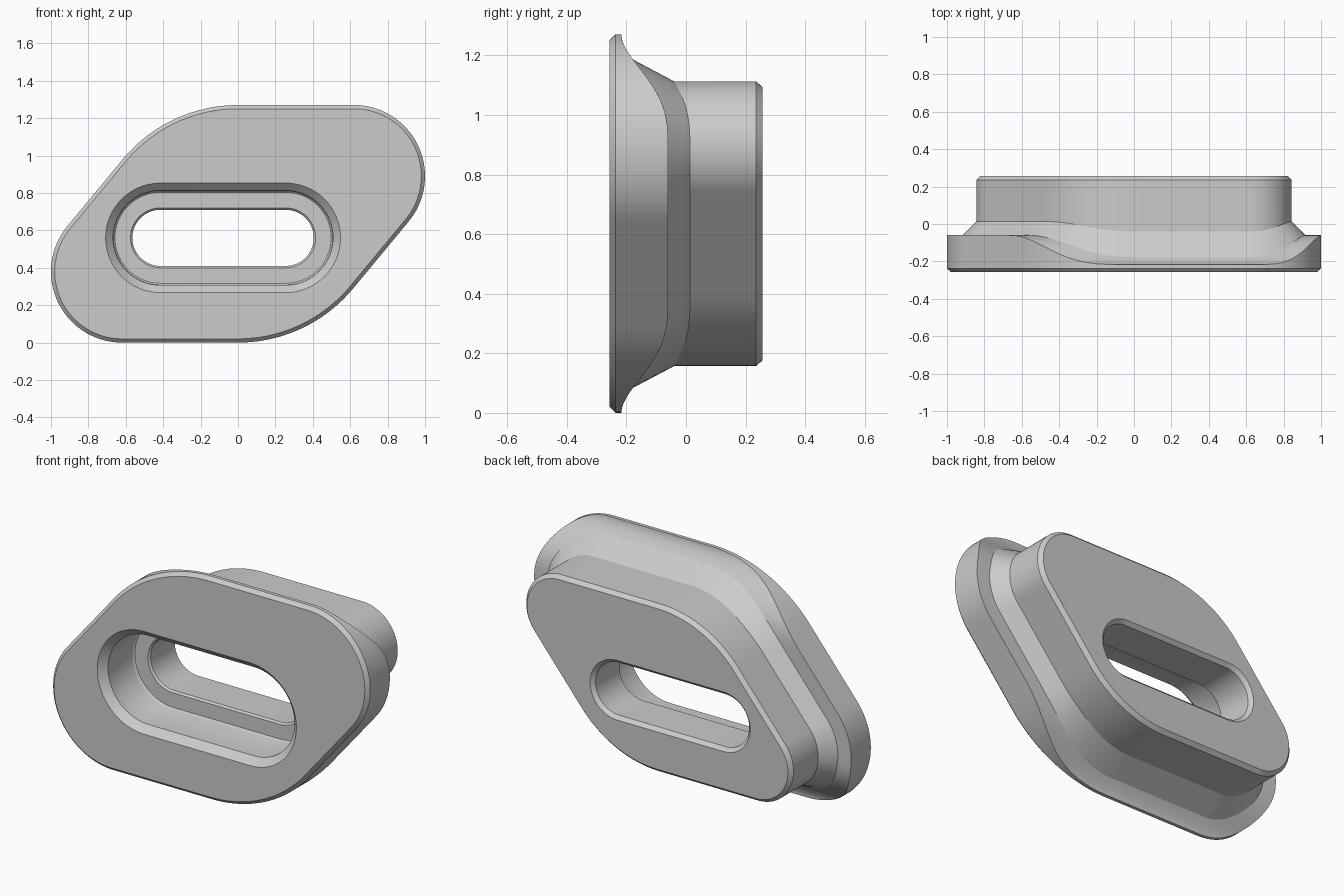
import bpy, bmesh
from math import sin, cos, radians

cube = bpy.data.objects.get("Cube")
if cube:
    bpy.data.objects.remove(cube, do_unlink=True)

MID = 0.635  # half height of the nut


def arc(cx, cz, r, a0, a1, n):
    """Points with outward normals along an arc, as (x, z, nx, nz)."""
    out = []
    for i in range(n + 1):
        a = radians(a0 + (a1 - a0) * i / n)
        out.append((cx + r * cos(a), cz + r * sin(a), cos(a), sin(a)))
    return out


def line(a, b, n):
    """Points strictly between a and b."""
    return [tuple(p + (q - p) * i / n for p, q in zip(a, b)) for i in range(1, n)]


def closed(half, n):
    """Close a half outline with its half-turn copy, subdividing the straights."""
    turned = [tuple(-v for v in p) for p in half]
    return (half + line(half[-1], turned[0], n) +
            turned + line(turned[-1], half[0], n))


# Rounded lozenge outline: small end arc, straight top, large shoulder arc
TILT = 140.4
SHOULDER = 0.8
end = arc(0.62, 0.255, 0.38, TILT - 180, 90, 36)
shoulder = arc(0, MID - SHOULDER, SHOULDER, 90, TILT, 28)
outline = closed(end + line(end[-1], shoulder[0], 6) + shoulder, 14)
# Stadium outline of the slot, grown from its centre line
slot = closed(arc(0.335, 0, 0, -90, 90, 32), 4)


def bend(z):
    """How far the back of the flange curves forward towards top and bottom."""
    t = min(1, max(0, (abs(z) - 0.25) / 0.385)) ** 1.6
    return 0.157 * t * t * (3 - 2 * t)


def flange_back(z):
    return -0.06 - bend(z)


def neck_top(z):
    return 0.013 - 0.85 * bend(z)


bm = bmesh.new()


def ring(path, grow, depth, cx=0, cz=0):
    verts = []
    for x, z, nx, nz in path:
        px, pz = x + grow * nx + cx, z + grow * nz + cz
        y = depth(pz) if callable(depth) else depth
        verts.append(bm.verts.new((px, y, pz + MID)))
    return verts


def loft(rings):
    for a, b in zip(rings, rings[1:]):
        n = len(a)
        for i in range(n):
            j = (i + 1) % n
            bm.faces.new((a[i], a[j], b[j], b[i]))


def cap(outer, inner, direction):
    """Flat face with a slot-shaped hole."""
    edges = [bm.edges.get((r[i - 1], r[i])) for r in (outer, inner) for i in range(len(r))]
    bmesh.ops.triangle_fill(bm, edges=edges, use_beauty=True, normal=(0, direction, 0))


# Outside: front chamfer, flange rim, curved flange back, sloping neck, boss
outside = [(-0.02, -0.257), (0, -0.237)]
outside += [(-0.0105 * i, flange_back) for i in range(9)]
outside += [(-0.157, neck_top), (-0.157, 0.235), (-0.177, 0.257)]
outer = [ring(outline, g, d) for g, d in outside]
loft(outer)

# Inside: chamfered counterbore, filleted floor, through slot, back chamfer
inside = [(0.293, -0.257), (0.253, -0.217), (0.253, -0.005), (0.25, 0.004),
          (0.243, 0.01), (0.16, 0.01), (0.15, 0.02),
          (0.15, 0.237), (0.17, 0.257)]
inner = [ring(slot, g, d, -0.08, -0.075) for g, d in inside]
loft(inner)

# Front and back faces
cap(outer[0], inner[0], -1)
cap(outer[-1], inner[-1], 1)
bmesh.ops.recalc_face_normals(bm, faces=bm.faces)

mesh = bpy.data.meshes.new("slot_nut")
bm.to_mesh(mesh)
bm.free()
nut = bpy.data.objects.new("slot_nut", mesh)
bpy.context.collection.objects.link(nut)

# Plain grey metal
grey = bpy.data.materials.new("plain_grey")
grey.use_nodes = True
colour = (0.6, 0.6, 0.6, 1)
grey.diffuse_color = colour
grey.node_tree.nodes["Principled BSDF"].inputs["Base Color"].default_value = colour
mesh.materials.append(grey)

bpy.ops.object.select_all(action='DESELECT')
nut.select_set(True)
bpy.context.view_layer.objects.active = nut
bpy.ops.object.shade_smooth_by_angle(angle=radians(22))
